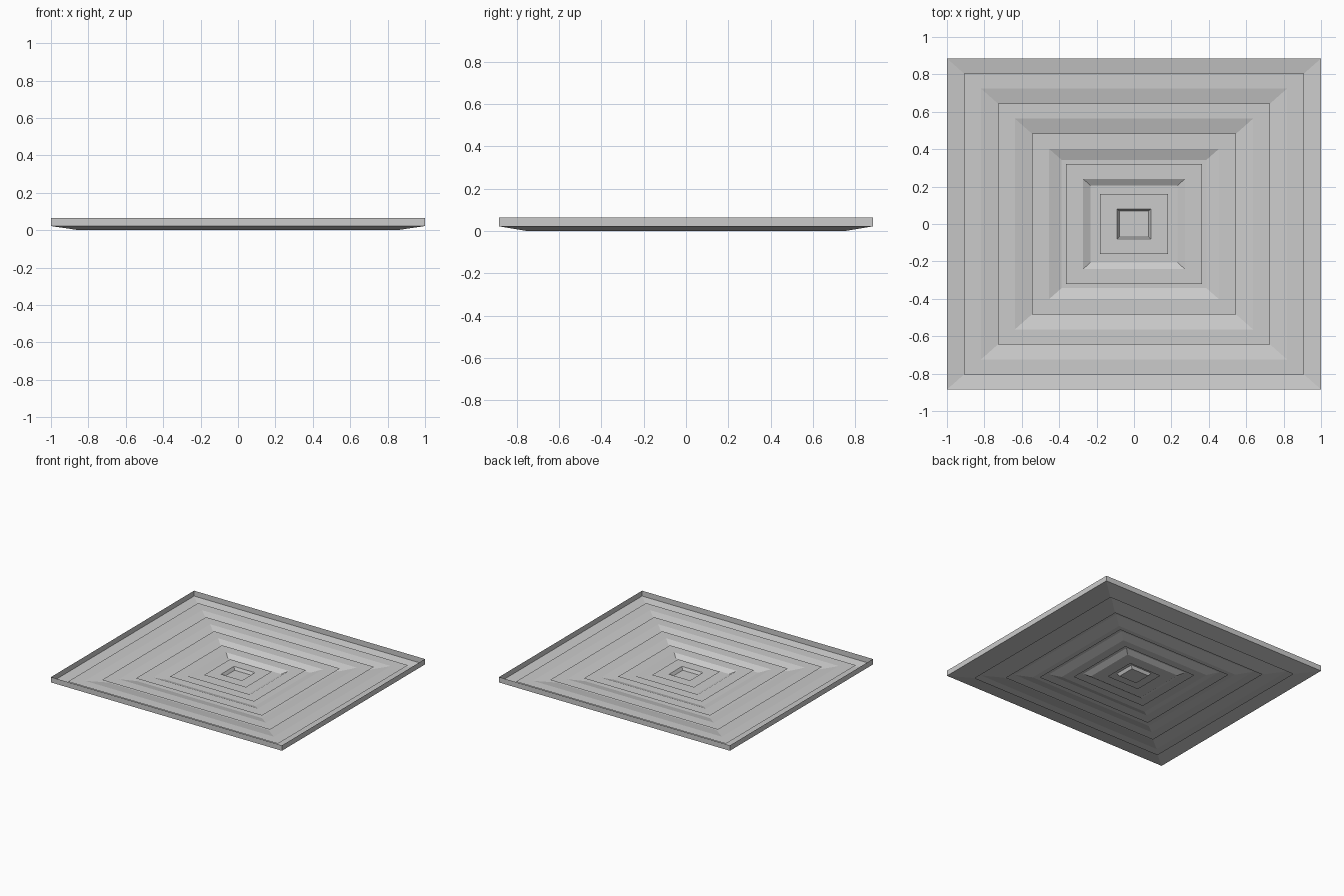
import bpy, bmesh

if "Cube" in bpy.data.objects:
    bpy.data.objects.remove(bpy.data.objects["Cube"])

HX, HY = 1.0, 0.885      # half sizes of the frame
ZF, ZT = 0.022, 0.064    # flange level, rim top
STEP = 1 / 11            # spacing of the nested rings


def tray(name, profile, closed=False):
    """Rectangular sheet ring lofted through (scale, z) pairs."""
    bm = bmesh.new()
    loops = [[bm.verts.new((sx * HX * s, sy * HY * s, z))
              for sx, sy in ((-1, -1), (1, -1), (1, 1), (-1, 1))]
             for s, z in profile]
    for a, b in zip(loops, loops[1:]):
        for i in range(4):
            j = (i + 1) % 4
            bm.faces.new((a[i], a[j], b[j], b[i]))
    if closed:
        bm.faces.new(loops[-1])
    mesh = bpy.data.meshes.new(name)
    bm.to_mesh(mesh)
    bm.free()
    ob = bpy.data.objects.new(name, mesh)
    bpy.context.collection.objects.link(ob)
    return ob


# Outer frame: upright rim, then slope down and inward
tray("outer_frame", [(1, ZT), (1, ZF), (0.85, 0)])

# Nested louvres: flat flange, slope, flat floor under the next flange
for k in range(1, 5):
    s = 1 - 2 * k * STEP
    tray(f"louvre_{k}", [(s + STEP, ZF), (s, ZF), (0.85 * s, 0),
                         (s - 1.5 * STEP, 0)])

# Centre tray with a closed floor
tray("centre_tray", [(2 * STEP, ZF), (STEP, ZF), (0.85 * STEP, 0)], closed=True)
